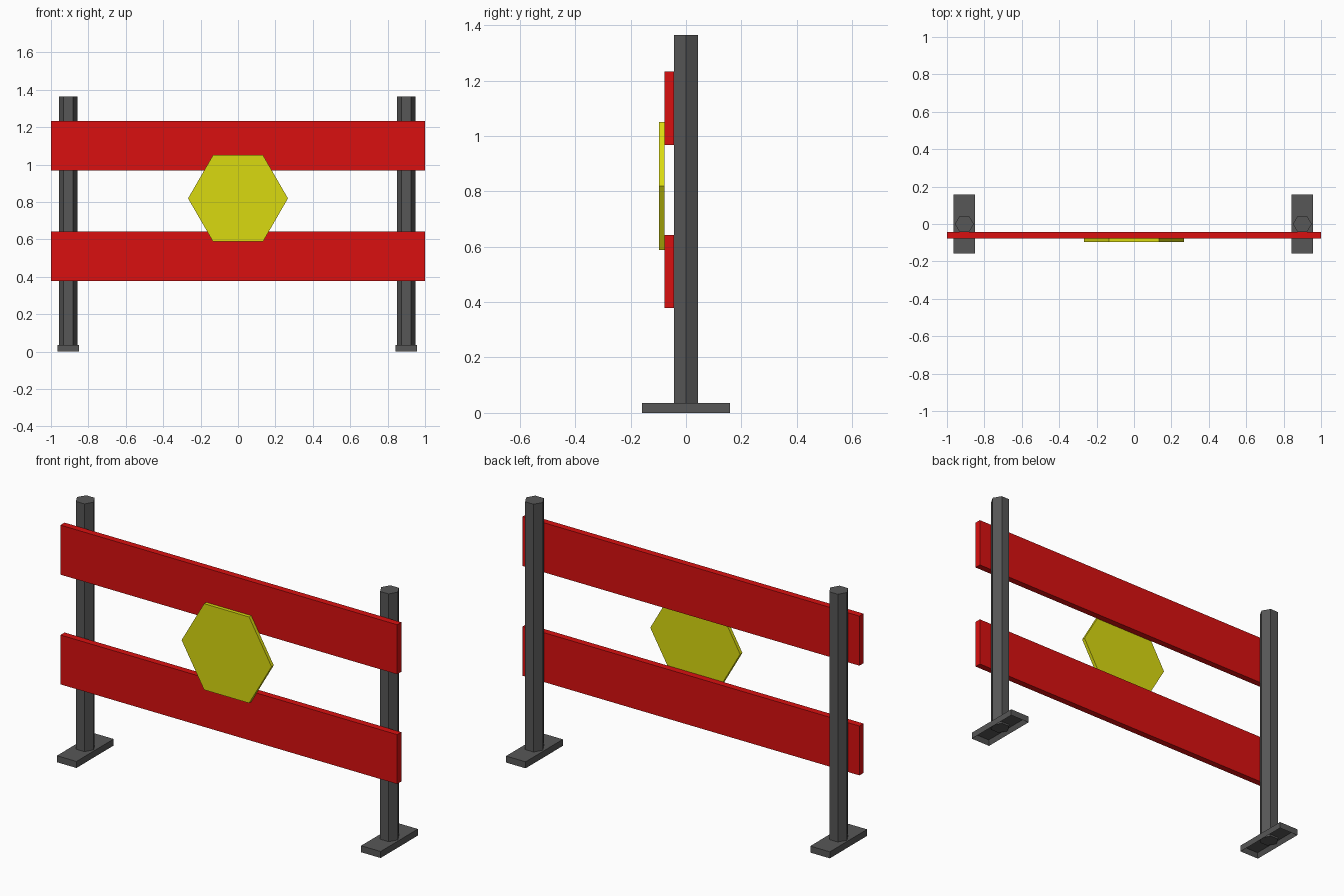
import bpy, bmesh
from math import cos, sin, pi
from mathutils import Matrix, Vector

if "Cube" in bpy.data.objects:
    bpy.data.objects.remove(bpy.data.objects["Cube"])


def material(name, rgb):
    m = bpy.data.materials.new(name)
    m.diffuse_color = (*rgb, 1)
    m.use_nodes = True
    m.node_tree.nodes["Principled BSDF"].inputs["Base Color"].default_value = m.diffuse_color
    return m


GREY = material("dark_grey", (0.095, 0.095, 0.095))
RED = material("red", (0.7, 0.005, 0.005))
YELLOW = material("yellow", (0.7, 0.7, 0.005))


def finish(name, bm, mat):
    bmesh.ops.recalc_face_normals(bm, faces=bm.faces)
    me = bpy.data.meshes.new(name)
    bm.to_mesh(me)
    bm.free()
    me.materials.append(mat)
    ob = bpy.data.objects.new(name, me)
    bpy.context.collection.objects.link(ob)
    return ob


def box_bm(lo, hi):
    lo, hi = Vector(lo), Vector(hi)
    bm = bmesh.new()
    bmesh.ops.create_cube(bm, size=1, matrix=Matrix.Translation((lo + hi) / 2)
                          @ Matrix.Diagonal((*(hi - lo), 1)))
    return bm


def hex_prism(name, radius, start, extrude, axis, mat):
    """Hexagon with corners on +-x, swept by the extrude vector."""
    bm = bmesh.new()
    ring = []
    for i in range(6):
        a = i * pi / 3
        u, v = radius * cos(a), radius * sin(a)
        off = Vector((u, v, 0)) if axis == "z" else Vector((u, 0, v))
        ring.append(bm.verts.new(Vector(start) + off))
    face = bm.faces.new(ring)
    ext = bmesh.ops.extrude_face_region(bm, geom=[face], use_keep_orig=True)
    top = [g for g in ext["geom"] if isinstance(g, bmesh.types.BMVert)]
    bmesh.ops.translate(bm, verts=top, vec=extrude)
    return finish(name, bm, mat)


# Posts and feet with a recessed underside
for side, x in (("left", -0.907), ("right", 0.9)):
    hex_prism(side + "_post", 0.05, (x, 0, 0.015), (0, 0, 1.35), "z", GREY)
    bm = box_bm((x - 0.058, -0.158, 0), (x + 0.058, 0.158, 0.035))
    bm.normal_update()
    under = min(bm.faces, key=lambda f: f.calc_center_median().z)
    bmesh.ops.inset_region(bm, faces=[under], thickness=0.018)
    bmesh.ops.translate(bm, verts=under.verts, vec=(0, 0, 0.025))
    finish(side + "_foot", bm, GREY)

# Horizontal boards
for name, z0, z1 in (("lower_board", 0.378, 0.643), ("upper_board", 0.967, 1.233)):
    finish(name, box_bm((-1, -0.078, z0), (1, -0.043, z1)), RED)

# Hexagonal sign plate
hex_prism("sign_plate", 0.267, (0, -0.078, 0.819), (0, -0.019, 0), "y", YELLOW)
